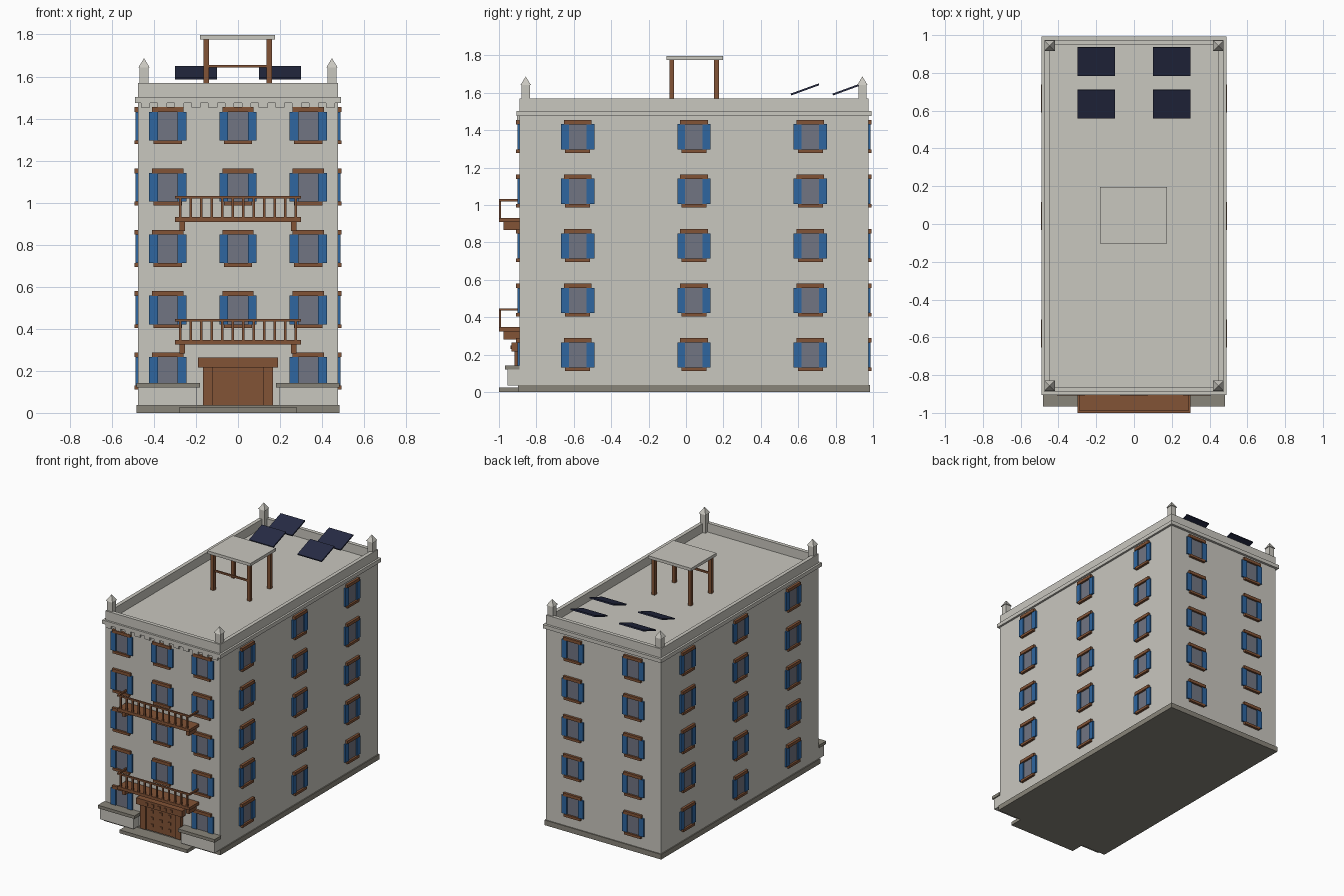
import bpy, bmesh, math
from mathutils import Matrix, Vector

if "Cube" in bpy.data.objects:
    bpy.data.objects.remove(bpy.data.objects["Cube"])


def material(name, r, g, b):
    lin = [((c / 255 + 0.055) / 1.055) ** 2.4 for c in (r, g, b)]
    m = bpy.data.materials.new(name)
    m.diffuse_color = (*lin, 1)
    m.use_nodes = True
    m.node_tree.nodes["Principled BSDF"].inputs["Base Color"].default_value = m.diffuse_color
    return m


STONE = material("pale_stone", 201, 199, 191)
PLINTH = material("dark_stone", 137, 133, 122)
WOOD = material("brown_wood", 130, 83, 54)
BLUE = material("blue_shutter", 46, 102, 160)
GLASS = material("grey_glass", 113, 117, 130)
NAVY = material("navy_panel", 38, 43, 68)


def box(x0, x1, y0, y1, z0, z1):
    return (x0, x1, y0, y1, z0, z1)


def make(name, mat, boxes, matrix=None):
    """One object from a list of axis-aligned boxes."""
    bm = bmesh.new()
    for x0, x1, y0, y1, z0, z1 in boxes:
        m = (Matrix.Translation(((x0 + x1) / 2, (y0 + y1) / 2, (z0 + z1) / 2))
             @ Matrix.Diagonal((x1 - x0, y1 - y0, z1 - z0, 1)))
        bmesh.ops.create_cube(bm, size=1, matrix=m)
    me = bpy.data.meshes.new(name)
    bm.to_mesh(me)
    bm.free()
    me.materials.append(mat)
    ob = bpy.data.objects.new(name, me)
    if matrix:
        ob.matrix_world = matrix
    bpy.context.collection.objects.link(ob)
    return ob


X, YF, YB = 0.475, -0.89, 0.975      # wall planes
YC = (YF + YB) / 2
FLOORS = [0.198 + 0.2915 * i for i in range(5)]

# Main block, plinth, front step
make("building_body", STONE, [box(-X, X, YF, YB, 0.035, 1.48)])
make("plinth", PLINTH, [box(-0.483, 0.483, YF - 0.008, YB + 0.008, 0, 0.038)])
make("front_step", PLINTH, [box(-0.28, 0.28, -1, YF, 0, 0.025)])

# Cornice slab, which also forms the roof, and the parapet
make("cornice", STONE, [box(-0.49, 0.49, YF - 0.015, YB + 0.018, 1.475, 1.503)])
T = 0.028
make("parapet", STONE, [
    box(-X, X, YF, YF + T, 1.503, 1.57), box(-X, X, YB - T, YB, 1.503, 1.57),
    box(-X, -X + T, YF + T, YB - T, 1.503, 1.57),
    box(X - T, X, YF + T, YB - T, 1.503, 1.57)])

# Small blocks under the front cornice
make("cornice_dentils", STONE,
     [box(-0.462 + 0.08 * i, -0.418 + 0.08 * i, YF - 0.014, YF, 1.453, 1.476)
      for i in range(12)])

# Corner posts with pyramid caps
for px in (-0.447, 0.447):
    for py in (-0.857, 0.943):
        make("corner_post", STONE,
             [box(px - 0.022, px + 0.022, py - 0.022, py + 0.022, 1.503, 1.642)])
        bpy.ops.mesh.primitive_cone_add(
            vertices=4, radius1=0.039, radius2=0, depth=0.045,
            location=(px, py, 1.6645), rotation=(0, 0, math.pi / 4))
        cap = bpy.context.object
        cap.name = "post_cap"
        cap.data.materials.append(STONE)


# Windows: local x along the wall, local -y outward
def windows(side, columns, matrix, skip=()):
    glass, shutters, trim = [], [], []
    for f, z in enumerate(FLOORS):
        for u in columns:
            if (f, u) in skip:
                continue
            glass.append(box(u - 0.05, u + 0.05, -0.004, 0, z - 0.07, z + 0.07))
            for s in (-1, 1):
                a, b = sorted((u + s * 0.047, u + s * 0.089))
                shutters.append(box(a, b, -0.012, 0, z - 0.068, z + 0.068))
            trim.append(box(u - 0.074, u + 0.074, -0.018, 0, z + 0.067, z + 0.09))
            trim.append(box(u - 0.067, u + 0.067, -0.018, 0, z - 0.086, z - 0.068))
    make(side + "_glass", GLASS, glass, matrix)
    make(side + "_shutters", BLUE, shutters, matrix)
    make(side + "_lintels_and_sills", WOOD, trim, matrix)


def wall(loc, deg):
    return Matrix.Translation(Vector(loc)) @ Matrix.Rotation(math.radians(deg), 4, "Z")


SIDE = (-0.622, 0, 0.622)
windows("front", (-0.334, 0, 0.334), wall((0, YF, 0), 0), {(0, 0)})
windows("right", SIDE, wall((X, YC, 0), 90))
windows("back", (-0.25, 0.25), wall((0, YB, 0), 180))
windows("left", SIDE, wall((-X, YC, 0), -90))

# Balconies with brackets, balusters and a three-sided rail
for name, z in (("lower", 0.325), ("upper", 0.909)):
    make(name + "_balcony_floor", WOOD, [box(-0.3, 0.3, -1, YF, z, z + 0.022)])
    make(name + "_balcony_brackets", WOOD,
         [box(c - 0.013, c + 0.013, -0.975, YF, z - 0.043, z) for c in (-0.265, 0.265)])
    top = z + 0.11
    make(name + "_balcony_rail", WOOD, [
        box(-0.3, 0.3, -1, -0.988, top, top + 0.012),
        box(-0.3, -0.288, -0.988, YF, top, top + 0.012),
        box(0.288, 0.3, -0.988, YF, top, top + 0.012)])
    make(name + "_balcony_balusters", WOOD,
         [box(c - 0.006, c + 0.006, -0.999, -0.988, z + 0.022, top)
          for c in (-0.275 + 0.05 * i for i in range(12))])

# Entrance: frame, door leaf, lintel and studs
make("door_frame", WOOD, [box(-0.167, -0.122, -0.918, YF, 0.036, 0.218),
                          box(0.122, 0.167, -0.918, YF, 0.036, 0.218)])
make("door_leaf", WOOD, [box(-0.122, 0.122, -0.908, YF, 0.036, 0.218)])
make("door_lintel", WOOD, [box(-0.19, 0.19, -0.932, YF, 0.217, 0.264)])
make("lintel_studs", WOOD,
     [box(0.051 * i - 0.01, 0.051 * i + 0.01, -0.938, -0.932, 0.23, 0.25)
      for i in range(-2, 3)])
make("door_studs", WOOD,
     [box(0.073 * i - 0.01, 0.073 * i + 0.01, -0.915, -0.908, z - 0.01, z + 0.01)
      for i in (-1, 0, 1) for z in (0.079, 0.131, 0.183)])

# Low walls with caps beside the entrance
for s in (-1, 1):
    a, b = sorted((s * 0.195, s * 0.475))
    make("entrance_wall", STONE, [box(a, b, -0.955, YF, 0.036, 0.12)])
    a, b = sorted((s * 0.18, s * 0.483))
    make("entrance_wall_cap", PLINTH, [box(a, b, -0.967, YF, 0.12, 0.143)])

# Roof canopy on four legs
make("canopy_top", STONE, [box(-0.18, 0.176, -0.104, 0.197, 1.775, 1.797)])
make("canopy_legs", WOOD,
     [box(x - 0.013, x + 0.013, y - 0.013, y + 0.013, 1.503, 1.775)
      for x in (-0.152, 0.149) for y in (-0.076, 0.164)])
make("canopy_rail", WOOD, [box(-0.139, 0.136, -0.082, -0.07, 1.642, 1.655)])

# Tilted solar panels
for x in (-0.2, 0.2):
    for y in (0.636, 0.86):
        make("solar_panel", NAVY, [box(-0.1, 0.1, -0.08, 0.08, -0.005, 0.005)],
             Matrix.Translation((x, y, 1.618)) @ Matrix.Rotation(math.radians(20), 4, "X"))
